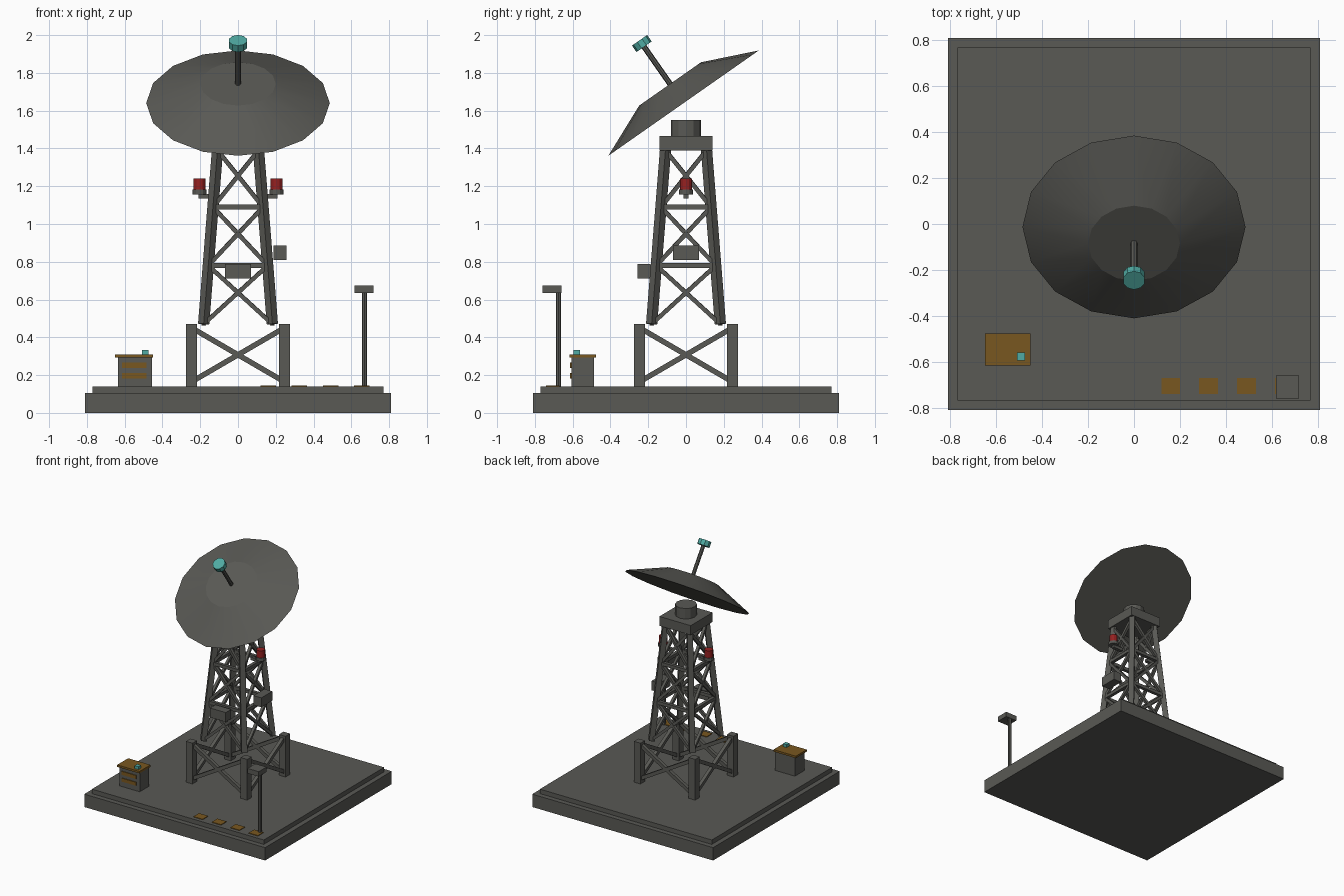
import bpy, math
from mathutils import Vector, Matrix

cube = bpy.data.objects.get("Cube")
if cube:
    bpy.data.objects.remove(cube, do_unlink=True)


def material(name, rgb):
    m = bpy.data.materials.new(name)
    m.use_nodes = True
    colour = (*rgb, 1)
    m.diffuse_color = colour
    m.node_tree.nodes["Principled BSDF"].inputs["Base Color"].default_value = colour
    return m


GREY = material("dark_grey", (0.10, 0.10, 0.09))
OCHRE = material("ochre", (0.19, 0.095, 0.014))
TEAL = material("teal", (0.08, 0.41, 0.37))
RED = material("signal_red", (0.30, 0.015, 0.015))


def finish(name, mat):
    ob = bpy.context.object
    ob.name = name
    ob.data.materials.append(mat)
    return ob


def box(name, centre, size, mat=GREY):
    bpy.ops.mesh.primitive_cube_add(size=1, location=centre)
    ob = finish(name, mat)
    ob.data.transform(Matrix.Diagonal((*size, 1)))
    return ob


def beam(name, a, b, width):
    """Square bar from point a to point b."""
    a, b = Vector(a), Vector(b)
    ob = box(name, (a + b) / 2, (width, width, (b - a).length))
    ob.rotation_euler = (b - a).to_track_quat('Z', 'Y').to_euler()
    return ob


def cone(name, centre, r1, r2, depth, sides, mat=GREY, tilt=0):
    bpy.ops.mesh.primitive_cone_add(vertices=sides, radius1=r1, radius2=r2,
                                    depth=depth, location=centre, rotation=(tilt, 0, 0))
    return finish(name, mat)


def cross_panels(name, lo, hi, z0, z1, width):
    """Crossed braces on all four sides between two square levels."""
    for i in range(4):
        spin = Matrix.Rotation(i * math.pi / 2, 3, 'Z')
        for s in (-1, 1):
            beam(name, spin @ Vector((s * lo, -lo, z0)),
                 spin @ Vector((-s * hi, -hi, z1)), width)


# Stepped ground slab
box("base_slab", (0, 0, 0.052), (1.62, 1.62, 0.104))
box("upper_slab", (0, 0, 0.122), (1.54, 1.54, 0.036))

# Lower stand
CORNERS = [(x, y) for x in (-1, 1) for y in (-1, 1)]
for x, y in CORNERS:
    box("stand_leg", (x * 0.245, y * 0.245, 0.305), (0.058, 0.058, 0.33))
cross_panels("stand_brace", 0.245, 0.245, 0.165, 0.45, 0.028)


# Tapered lattice tower
def reach(z):
    return 0.182 - (z - 0.47) * 0.08


for x, y in CORNERS:
    lo, hi = reach(0.47), reach(1.39)
    beam("tower_leg", (x * lo, y * lo, 0.47), (x * hi, y * hi, 1.395), 0.042)
levels = (0.47, 0.78, 1.09, 1.39)
for z0, z1 in zip(levels, levels[1:]):
    cross_panels("tower_brace", reach(z0), reach(z1), z0, z1, 0.022)
for z in levels[1:3]:
    r = reach(z)
    for s in (-1, 1):
        beam("tower_rail", (-r, s * r, z), (r, s * r, z), 0.026)
        beam("tower_rail", (s * r, -r, z), (s * r, r, z), 0.026)

# Platform and turntable
box("top_platform", (0, 0, 1.428), (0.28, 0.28, 0.076))
cone("turntable", (0, 0, 1.508), 0.08, 0.08, 0.085, 12)

# Tilted dish with feed mast and receiver
TILT = math.radians(35)
axis = Vector((0, -math.sin(TILT), math.cos(TILT)))
rim = Vector((0, -0.013, 1.64))
dish = cone("dish", rim + axis * 0.062, 0.486, 0.2, 0.124, 16, GREY, TILT)
bpy.ops.object.shade_smooth_by_angle(angle=math.radians(15))
cone("feed_mast", rim + axis * 0.25, 0.015, 0.015, 0.27, 8, GREY, TILT)
cone("receiver", rim + axis * 0.385, 0.049, 0.049, 0.042, 10, TEAL, TILT)

# Warning beacons on both sides
for s in (-1, 1):
    box("beacon_bracket", (s * 0.165, 0, 1.147), (0.09, 0.026, 0.024))
    cone("beacon_seat", (s * 0.204, 0, 1.17), 0.038, 0.038, 0.025, 12)
    cone("beacon_lamp", (s * 0.204, 0, 1.21), 0.032, 0.032, 0.06, 12, RED)

# Equipment boxes on the tower
box("side_equipment_box", (0.223, 0, 0.848), (0.07, 0.14, 0.076))
box("front_equipment_box", (0, -0.222, 0.75), (0.14, 0.07, 0.076))

# Control cabinet
box("cabinet_body", (-0.545, -0.547, 0.217), (0.18, 0.12, 0.158))
box("cabinet_lid", (-0.55, -0.547, 0.302), (0.2, 0.14, 0.016), OCHRE)
box("cabinet_button", (-0.492, -0.578, 0.32), (0.034, 0.034, 0.026), TEAL)
for z in (0.197, 0.252):
    box("cabinet_stripe", (-0.55, -0.609, z), (0.13, 0.008, 0.028), OCHRE)

# Lamp post
cone("lamp_post", (0.67, -0.675, 0.39), 0.014, 0.014, 0.5, 8)
box("lamp_head", (0.668, -0.71, 0.655), (0.1, 0.1, 0.04))

# Painted ground markings
for i in range(4):
    box("ground_marking", (0.16 + i * 0.165, -0.705, 0.142), (0.082, 0.07, 0.006), OCHRE)
